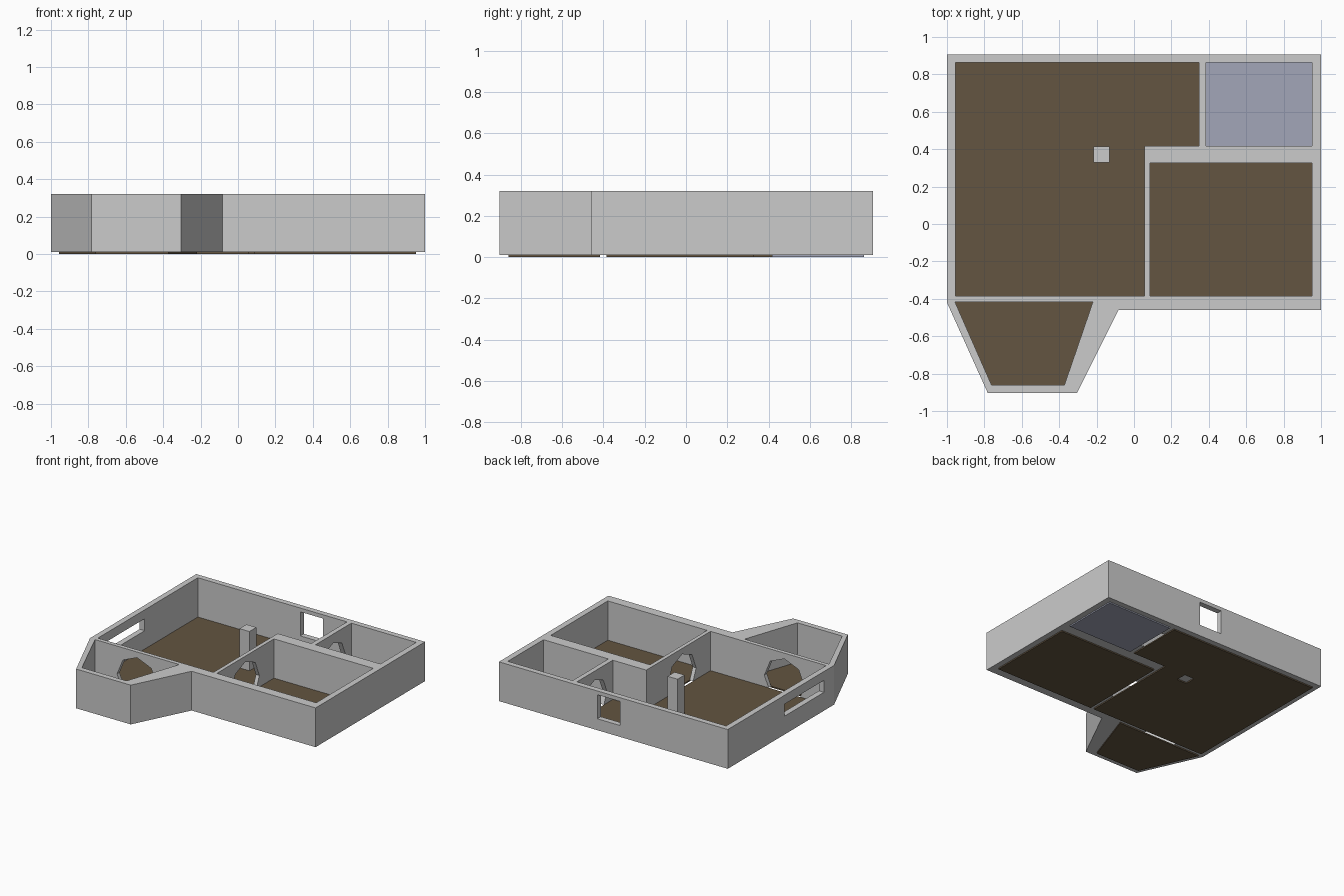
import bpy, bmesh, math

if "Cube" in bpy.data.objects:
    bpy.data.objects.remove(bpy.data.objects["Cube"])

FLOOR_TOP, WALL_TOP = 0.01, 0.32
TAU = 2 * math.pi


def material(name, rgb):
    m = bpy.data.materials.new(name)
    m.diffuse_color = (*rgb, 1)
    m.use_nodes = True
    m.node_tree.nodes["Principled BSDF"].inputs["Base Color"].default_value = m.diffuse_color
    return m


def prism(name, outline, z0, z1, mat=None):
    """Extrude a plan outline from z0 up to z1."""
    bm = bmesh.new()
    face = bm.faces.new([bm.verts.new((x, y, z0)) for x, y in outline])
    ext = bmesh.ops.extrude_face_region(bm, geom=[face], use_keep_orig=True)
    for v in ext["geom"]:
        if isinstance(v, bmesh.types.BMVert):
            v.co.z = z1
    bmesh.ops.recalc_face_normals(bm, faces=bm.faces)
    mesh = bpy.data.meshes.new(name)
    bm.to_mesh(mesh)
    bm.free()
    ob = bpy.data.objects.new(name, mesh)
    bpy.context.collection.objects.link(ob)
    if mat:
        mesh.materials.append(mat)
    return ob


def rect(x0, x1, y0, y1):
    return [(x0, y0), (x1, y0), (x1, y1), (x0, y1)]


def arch_cutter(x, y, radius, along_x):
    """Eight-sided opening standing on its corner, passing through a wall."""
    outline = [(radius * math.cos(i * TAU / 8), radius * math.sin(i * TAU / 8)) for i in range(8)]
    ob = prism("arch_cutter", outline, -0.04, 0.04)
    ob.location = (x, y, 0.10)
    ob.rotation_euler = (math.pi / 2, 0, 0 if along_x else math.pi / 2)
    return ob


def cut(target, cutter):
    cutter.hide_render = True
    mod = target.modifiers.new("cut", "BOOLEAN")
    mod.operation, mod.solver, mod.object = "DIFFERENCE", "EXACT", cutter
    bpy.context.view_layer.objects.active = target
    bpy.ops.object.modifier_apply(modifier=mod.name)
    bpy.data.objects.remove(cutter)


wood = material("wood", (0.125, 0.09, 0.052))
tile = material("tile", (0.36, 0.38, 0.48))

# Room plans
rooms = {
    "main_room": ([(-0.955, 0.863), (-0.955, -0.385), (0.055, -0.385),
                   (0.055, 0.417), (0.348, 0.417), (0.348, 0.863)], wood),
    "bedroom": (rect(0.085, 0.953, -0.385, 0.327), wood),
    "bathroom": (rect(0.386, 0.953, 0.417, 0.863), tile),
    "bay": ([(-0.957, -0.417), (-0.762, -0.86), (-0.372, -0.86), (-0.22, -0.417)], wood),
}

# Outer wall block, hollowed by each room
walls = prism("walls", [(-1, 0.907), (-1, -0.42), (-0.782, -0.903), (-0.305, -0.903),
                        (-0.083, -0.46), (1, -0.46), (1, 0.907)], FLOOR_TOP, WALL_TOP)
for name, (plan, mat) in rooms.items():
    cut(walls, prism("room_cutter", plan, -0.1, 0.5))

# Doorways to bay, bedroom and bathroom
cut(walls, arch_cutter(-0.59, -0.401, 0.175, True))
cut(walls, arch_cutter(0.07, -0.03, 0.175, False))
cut(walls, arch_cutter(0.367, 0.64, 0.15, False))

# Windows in the back and left walls
cut(walls, prism("window_cutter", rect(-0.06, 0.14, 0.82, 0.95), 0.10, 0.29))
cut(walls, prism("window_cutter", rect(-1.05, -0.92, -0.295, 0.20), 0.155, 0.25))

# Pillar in the main room
pillar = rect(-0.217, -0.13, 0.328, 0.415)
prism("pillar", pillar, FLOOR_TOP, WALL_TOP)

# Thin floors, with a hole under the pillar
for name, (plan, mat) in rooms.items():
    floor = prism(name + "_floor", plan, 0, FLOOR_TOP, mat)
    if name == "main_room":
        cut(floor, prism("pillar_cutter", pillar, -0.1, 0.1))
